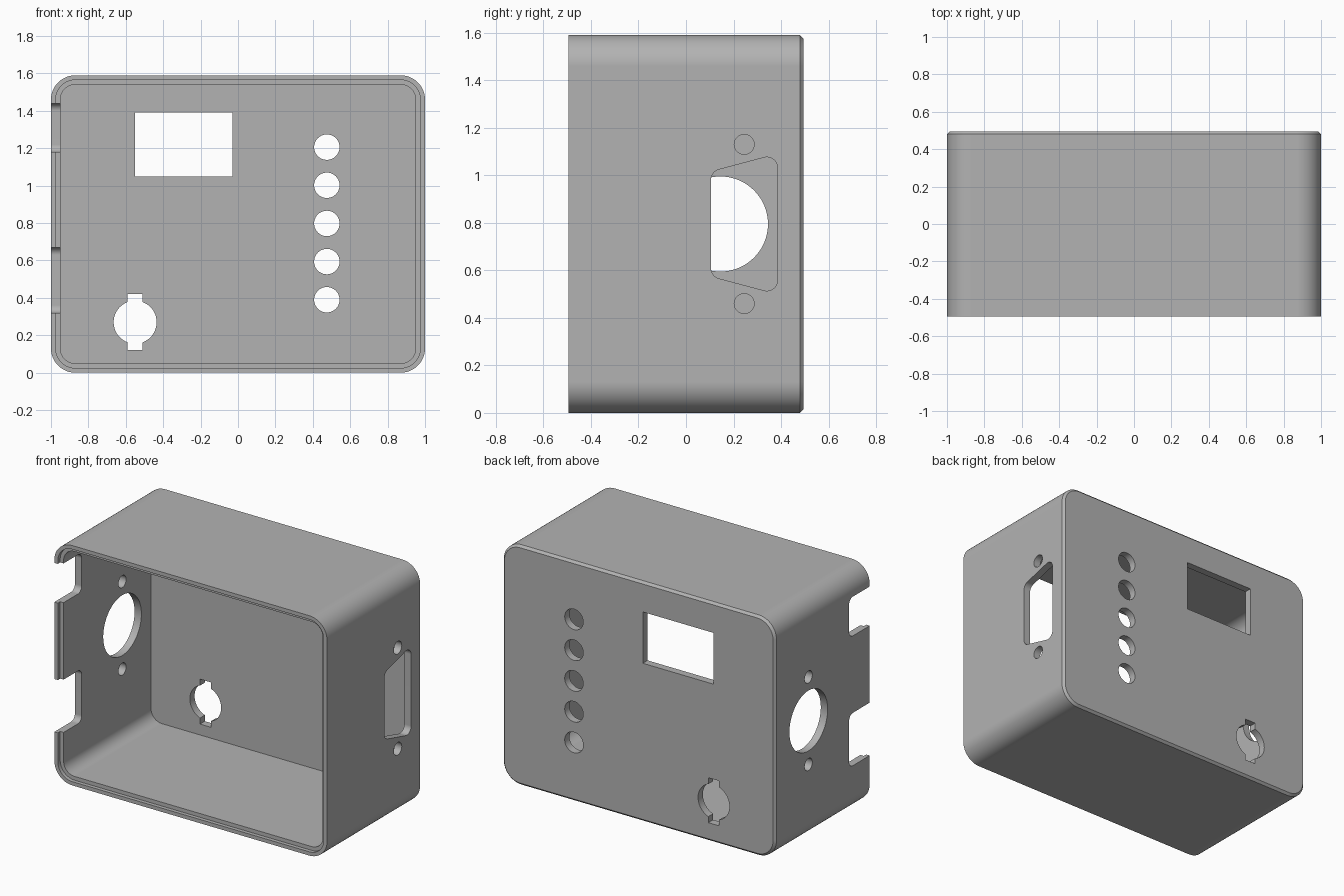
import bpy
import bmesh
from math import sin, cos, tan, pi
from mathutils import Vector

if "Cube" in bpy.data.objects:
    bpy.data.objects.remove(bpy.data.objects["Cube"])

HALF_W, HEIGHT, HALF_D = 1.0, 1.59, 0.495
WALL, LIP, CHAMFER, RADIUS = 0.05, 0.025, 0.015, 0.13
MID = HEIGHT / 2

grey = bpy.data.materials.new("case grey")
grey.use_nodes = True
grey.diffuse_color = (0.45, 0.45, 0.45, 1)
grey.node_tree.nodes["Principled BSDF"].inputs["Base Color"].default_value = grey.diffuse_color


def rounded(corners, radius, steps=12):
    """Outline of a convex polygon with every corner filleted."""
    pts = [Vector(c) for c in corners]
    out = []
    for i, p in enumerate(pts):
        a = (pts[i - 1] - p).normalized()
        b = (pts[(i + 1) % len(pts)] - p).normalized()
        half = a.angle(b) / 2
        centre = p + (a + b).normalized() * (radius / sin(half))
        start = p + a * (radius / tan(half)) - centre
        end = p + b * (radius / tan(half)) - centre
        sweep = pi - 2 * half
        for k in range(steps + 1):
            t = k / steps
            out.append(centre + (start * sin((1 - t) * sweep) + end * sin(t * sweep)) / sin(sweep))
    return out


def box(x0, x1, z0, z1):
    return [(x0, z0), (x1, z0), (x1, z1), (x0, z1)]


def circle(x, z, r, steps=48):
    return [(x + r * cos(2 * pi * k / steps), z + r * sin(2 * pi * k / steps)) for k in range(steps)]


def loft(name, rings, axis):
    """Closed solid through (outline, depth) rings along the x or y axis."""
    bm = bmesh.new()
    loops = []
    for outline, d in rings:
        loops.append([bm.verts.new((d, p[0], p[1]) if axis == "x" else (p[0], d, p[1]))
                      for p in outline])
    for a, b in zip(loops, loops[1:]):
        for i in range(len(a)):
            bm.faces.new((a[i - 1], a[i], b[i], b[i - 1]))
    bm.faces.new(loops[0])
    bm.faces.new(loops[-1])
    bmesh.ops.recalc_face_normals(bm, faces=bm.faces)
    mesh = bpy.data.meshes.new(name)
    bm.to_mesh(mesh)
    bm.free()
    mesh.materials.append(grey)
    obj = bpy.data.objects.new(name, mesh)
    bpy.context.collection.objects.link(obj)
    return obj


def shell_outline(inset):
    return rounded(box(inset - HALF_W, HALF_W - inset, inset, HEIGHT - inset), RADIUS - inset)


# Open-fronted case with a chamfered back and a stepped front lip
case = loft("case", [
    (shell_outline(CHAMFER), HALF_D),
    (shell_outline(0), HALF_D - CHAMFER),
    (shell_outline(0), -HALF_D),
    (shell_outline(LIP), -HALF_D),
    (shell_outline(LIP), -HALF_D + LIP),
    (shell_outline(WALL), -HALF_D + LIP),
    (shell_outline(WALL), HALF_D - WALL),
], "y")
bpy.context.view_layer.objects.active = case
case.select_set(True)


def cut(outline, axis, lo, hi):
    cutter = loft("cutter", [(outline, lo), (outline, hi)], axis)
    cutter.hide_render = True
    mod = case.modifiers.new("cut", "BOOLEAN")
    mod.operation = "DIFFERENCE"
    mod.solver = "EXACT"
    mod.object = cutter
    bpy.ops.object.modifier_apply(modifier=mod.name)
    bpy.data.objects.remove(cutter)


BACK = ("y", 0.4, 0.6)
LEFT_WALL = ("x", -1.1, -0.9)
RIGHT_WALL = ("x", 0.9, 1.1)

# Back panel: display window, five button holes, keyed round hole
cut(box(-0.55, -0.03, 1.05, 1.39), *BACK)
for i in range(5):
    cut(circle(0.475, 0.39 + i * 0.204, 0.068), *BACK)
cut(circle(-0.55, 0.27, 0.115), *BACK)
cut(box(-0.59, -0.51, 0.122, 0.42), *BACK)

# Connector opening with its screw holes
cut(rounded([(0.105, MID - 0.22), (0.385, MID - 0.295),
             (0.385, MID + 0.295), (0.105, MID + 0.22)], 0.045), *RIGHT_WALL)
for side in (-1, 1):
    cut(circle(0.245, MID + side * 0.335, 0.042, 32), *RIGHT_WALL)

# Round socket opening with its screw holes
cut(circle(0.145, MID, 0.2, 64), *LEFT_WALL)
for side in (-1, 1):
    cut(circle(0.145, MID + side * 0.29, 0.04, 32), *LEFT_WALL)

# Filleted cable notches in the front edge
for z0, z1 in ((0.32, 0.67), (1.18, 1.44)):
    cut(rounded(box(-0.7, -0.28, z0, z1), 0.04), *LEFT_WALL)

# Smooth fillets with crisp edges and flat panels
bpy.ops.object.shade_smooth_by_angle(angle=pi / 6)
weighted = case.modifiers.new("flat panels", "WEIGHTED_NORMAL")
weighted.keep_sharp = True
